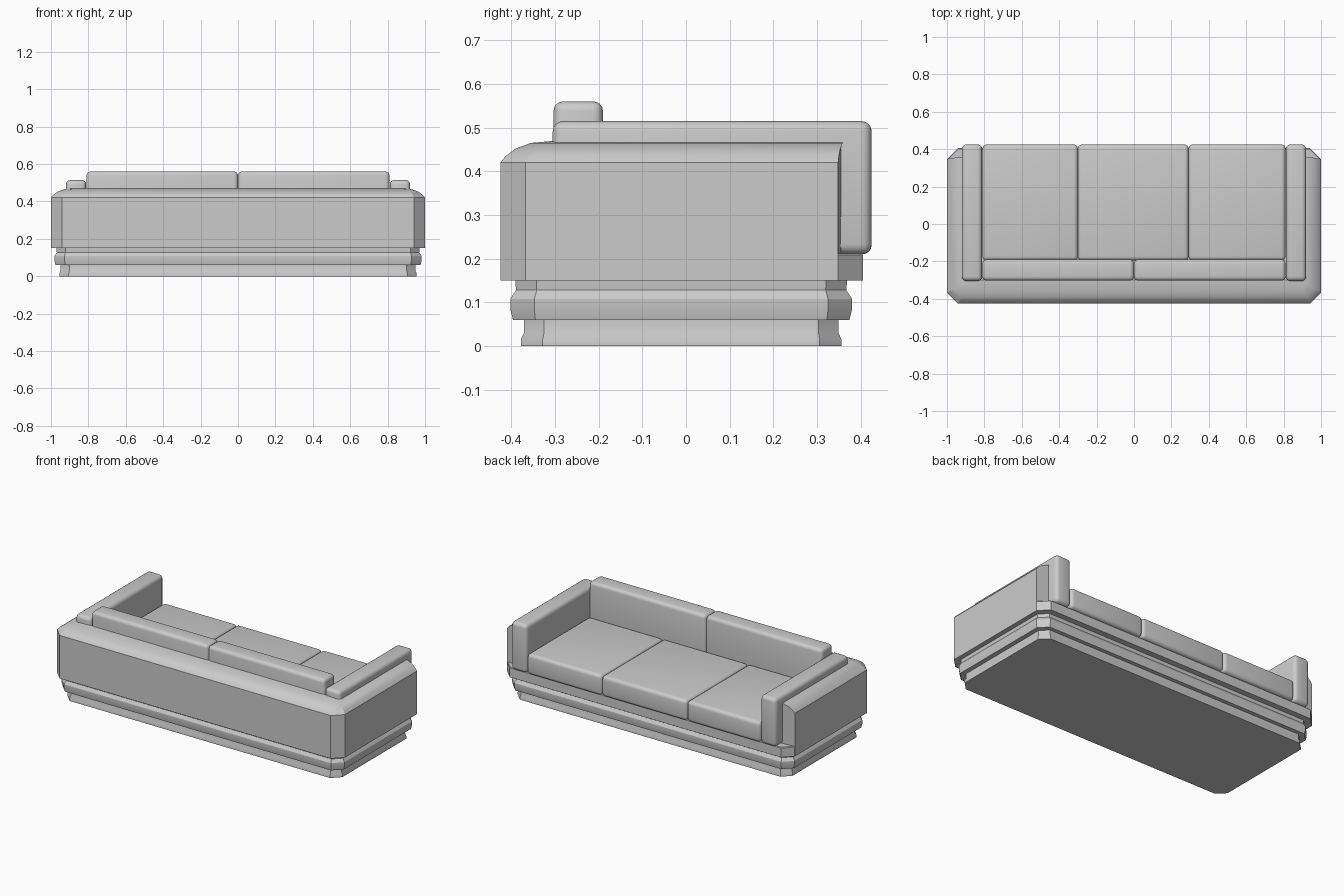
import bpy, bmesh, math

if "Cube" in bpy.data.objects:
    bpy.data.objects.remove(bpy.data.objects["Cube"], do_unlink=True)

grey = bpy.data.materials.new("grey_fabric")
grey.use_nodes = True
colour = (0.6, 0.6, 0.6, 1)
grey.diffuse_color = colour
grey.node_tree.nodes["Principled BSDF"].inputs["Base Color"].default_value = colour


def finish(bm, name, angle=30):
    bmesh.ops.recalc_face_normals(bm, faces=bm.faces)
    mesh = bpy.data.meshes.new(name)
    bm.to_mesh(mesh)
    bm.free()
    ob = bpy.data.objects.new(name, mesh)
    bpy.context.collection.objects.link(ob)
    mesh.materials.append(grey)
    bpy.ops.object.select_all(action='DESELECT')
    ob.select_set(True)
    bpy.context.view_layer.objects.active = ob
    bpy.ops.object.shade_smooth_by_angle(angle=math.radians(angle))
    return ob


def outline(x, y0, y1, c):
    """Rectangle with cut corners, anticlockwise from the front right side."""
    return [(-x, y1 - c), (-x, y0 + c), (-x + c, y0), (x - c, y0),
            (x, y0 + c), (x, y1 - c), (x - c, y1), (-x + c, y1)]


def tier(name, x, y0, y1, c, profile):
    """Stack of cut-corner rings; profile holds (inset, height) pairs."""
    bm = bmesh.new()
    rings = [[bm.verts.new((px, py, z)) for px, py in
              outline(x - d, y0 + d, y1 - d, c - d * 0.586)] for d, z in profile]
    for a, b in zip(rings, rings[1:]):
        for i in range(8):
            j = (i + 1) % 8
            bm.faces.new((a[i], a[j], b[j], b[i]))
    bm.faces.new(rings[0])
    bm.faces.new(rings[-1])
    return finish(bm, name)


def cushion(name, x0, x1, y0, y1, z0, z1, r):
    """Box with rounded edges."""
    bm = bmesh.new()
    bmesh.ops.create_cube(bm, size=1)
    for v in bm.verts:
        v.co.x = x1 if v.co.x > 0 else x0
        v.co.y = y1 if v.co.y > 0 else y0
        v.co.z = z1 if v.co.z > 0 else z0
    bmesh.ops.bevel(bm, geom=bm.edges[:], offset=r, segments=4,
                    profile=0.5, affect='EDGES')
    return finish(bm, name, 40)


# Stepped base
tier("plinth", 0.955, -0.378, 0.356, 0.05,
     [(0, 0), (0, 0.015), (0.007, 0.03), (0.007, 0.065)])
tier("base_moulding", 0.982, -0.402, 0.38, 0.055,
     [(0.006, 0.06), (0, 0.085), (0, 0.108), (0.013, 0.128), (0.011, 0.155)])
tier("seat_deck", 1.0, -0.425, 0.405, 0.058, [(0, 0.15), (0, 0.208), (0.004, 0.212)])

# Wrap-around back and sides: a section swept along a U, open at the seat side
bm = bmesh.new()
section = [(0, 0.15), (0, 0.42), (0.012, 0.435), (0.035, 0.452),
           (0.07, 0.465), (0.125, 0.47), (0.14, 0.45), (0.14, 0.15)]
columns = []
for d, z in section:
    ring = outline(1 - d, -0.425 + d, 0.405, max(0.058 - d * 0.4, 0.005))[:6]
    end = 0.348 + min(d, 0.07) * 0.15
    ring[0], ring[5] = (ring[0][0], end), (ring[5][0], end)
    columns.append([bm.verts.new((px, py, z)) for px, py in ring])
for k in range(len(section)):
    a, b = columns[k], columns[(k + 1) % len(section)]
    for i in range(5):
        bm.faces.new((a[i], a[i + 1], b[i + 1], b[i]))
for i in (0, 5):
    bm.faces.new([c[i] for c in columns])
finish(bm, "outer_shell", 25)

# Arm pads and back cushions, mirrored left and right
for side, s in (("left", 1), ("right", -1)):
    xs = sorted((s * 0.812, s * 0.92))
    cushion(side + "_arm_pad", *xs, -0.305, 0.425, 0.21, 0.515, 0.024)
    xs = sorted((0, s * 0.81))
    cushion(side + "_back_cushion", *xs, -0.303, -0.19, 0.21, 0.56, 0.022)

# Seat cushions
seams = [-0.81, -0.3, 0.292, 0.81]
for name, x0, x1 in zip(("right", "middle", "left"), seams, seams[1:]):
    cushion(name + "_seat_cushion", x0, x1, -0.195, 0.425, 0.21, 0.34, 0.022)
